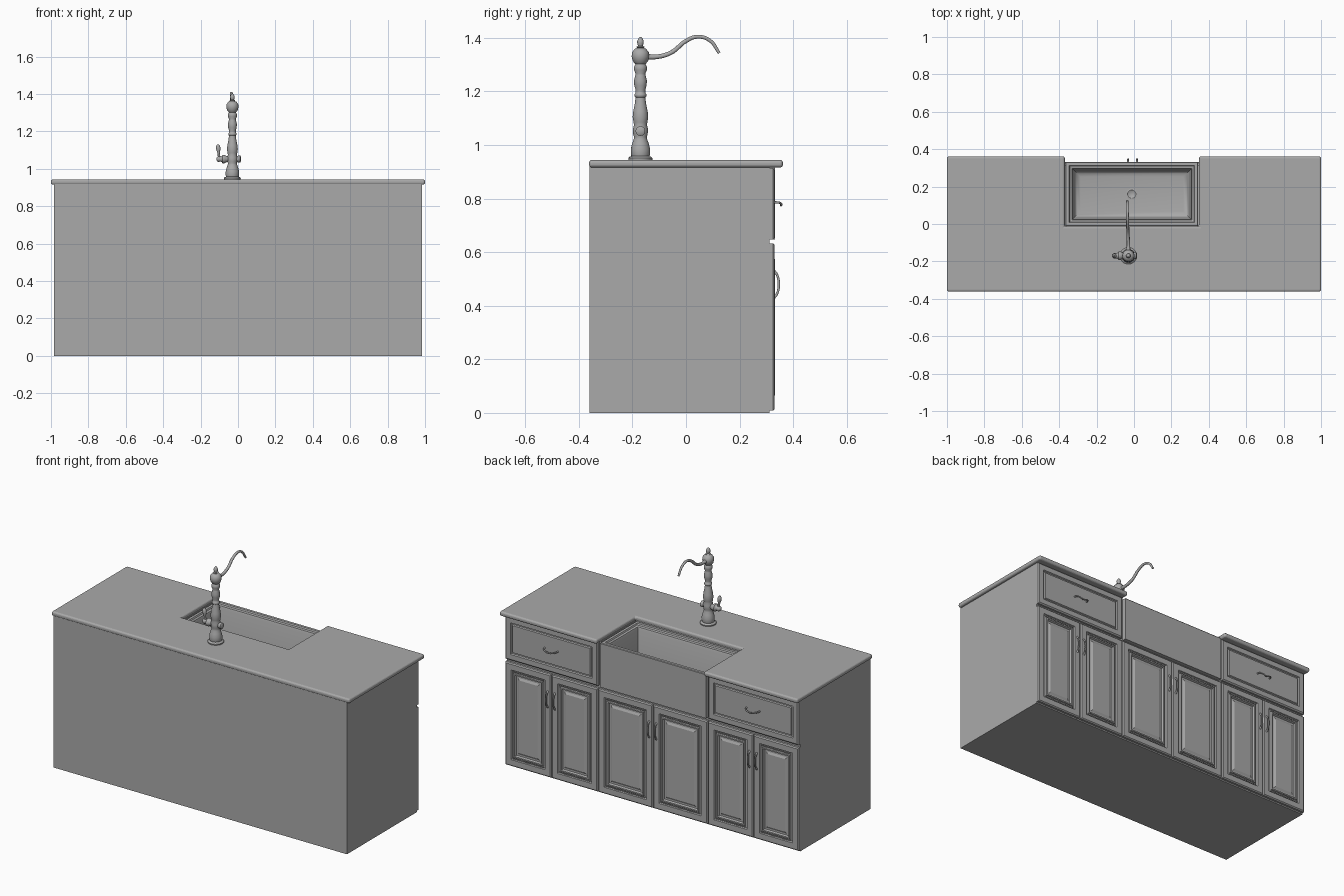
import bpy, bmesh, math
from mathutils import Vector

if "Cube" in bpy.data.objects:
    bpy.data.objects.remove(bpy.data.objects["Cube"])

grey = bpy.data.materials.new("plain_grey")
grey.diffuse_color = (0.4, 0.4, 0.4, 1)
grey.use_nodes = True
grey.node_tree.nodes["Principled BSDF"].inputs["Base Color"].default_value = grey.diffuse_color


def finish(name, bm, smooth=None):
    bmesh.ops.recalc_face_normals(bm, faces=bm.faces)
    me = bpy.data.meshes.new(name)
    bm.to_mesh(me)
    bm.free()
    me.materials.append(grey)
    if smooth:
        me.shade_smooth()
        me.set_sharp_from_angle(angle=math.radians(smooth))
    ob = bpy.data.objects.new(name, me)
    bpy.context.collection.objects.link(ob)
    return ob


def loft(name, rings, smooth=None):
    """Skin closed rings of points and cap both ends."""
    bm = bmesh.new()
    vs = [[bm.verts.new(p) for p in r] for r in rings]
    n = len(vs[0])
    for a, b in zip(vs, vs[1:]):
        for i in range(n):
            bm.faces.new((a[i], a[(i + 1) % n], b[(i + 1) % n], b[i]))
    bm.faces.new(vs[0])
    bm.faces.new(vs[-1])
    return finish(name, bm, smooth)


def prism(name, pts, z0, z1):
    return loft(name, [[(x, y, z) for x, y in pts] for z in (z0, z1)])


def lathe(name, profile, origin, axis=(0, 0, 1), n=24):
    q = Vector((0, 0, 1)).rotation_difference(Vector(axis))
    o = Vector(origin)
    rings = [[o + q @ Vector((r * math.cos(2 * math.pi * i / n),
                              r * math.sin(2 * math.pi * i / n), h))
              for i in range(n)] for r, h in profile]
    return loft(name, rings, 50)


def tube(name, pts, radii):
    cu = bpy.data.curves.new(name, 'CURVE')
    cu.dimensions = '3D'
    cu.bevel_depth = 1.0
    cu.bevel_resolution = 3
    cu.use_fill_caps = True
    cu.resolution_u = 8
    sp = cu.splines.new('BEZIER')
    sp.bezier_points.add(len(pts) - 1)
    for b, p, r in zip(sp.bezier_points, pts, radii):
        b.co, b.radius = p, r
        b.handle_left_type = b.handle_right_type = 'AUTO'
    cu.materials.append(grey)
    ob = bpy.data.objects.new(name, cu)
    bpy.context.collection.objects.link(ob)
    return ob


def panel(name, x0, x1, z0, z1, steps):
    """Moulded front: steps are (inset, y) pairs."""
    loft(name, [[(x0 + d, y, z0 + d), (x1 - d, y, z0 + d),
                 (x1 - d, y, z1 - d), (x0 + d, y, z1 - d)] for d, y in steps])


def u_shape(x0, x1, y0, y1, a, b, c):
    return [(x0, y0), (x1, y0), (x1, y1), (b, y1), (b, c), (a, c), (a, y1), (x0, y1)]


# carcass: full lower box, notched upper part around the sink
prism("cabinet_lower", [(-.985, -.36), (.983, -.36), (.983, .312), (-.985, .312)], 0, .645)
prism("cabinet_upper", u_shape(-.985, .983, -.36, .312, -.369, .347, -.015), .645, .92)

# countertop with rounded edges
top = prism("countertop", u_shape(-1, 1, -.362, .362, -.37, .348, -.012), .916, .944)
bev = top.modifiers.new("round_edge", 'BEVEL')
bev.width, bev.segments, bev.limit_method = .011, 4, 'ANGLE'

# apron sink: outside, rim, stepped lip, basin with rounded floor
sink = [(0, .648), (0, .913), (.003, .917), (.019, .917), (.023, .909), (.034, .905),
        (.038, .895), (.045, .72), (.05, .702), (.062, .69), (.08, .686)]
loft("apron_sink", [[(-.366 + d, -.012 + d, z), (.343 - d, -.012 + d, z),
                     (.343 - d, .332 - d, z), (-.366 + d, .332 - d, z)] for d, z in sink], 35)
lathe("sink_drain", [(.03, 0), (.03, .003), (.022, .004), (.02, .002)], (-.012, .16, .686))

DOOR = [(0, .31), (0, .325), (.006, .331), (.04, .331), (.045, .322), (.054, .322),
        (.058, .332), (.066, .332), (.071, .321), (.08, .321), (.092, .327)]
DRAWER = [(0, .31), (0, .324), (.007, .331), (.037, .331), (.041, .323), (.047, .323),
          (.051, .33), (.056, .33)]


def beads(name, x0, x1, zs):
    """Row of small blocks trimming the panel."""
    bm = bmesh.new()
    n = int((x1 - x0) / .013)
    for z in zs:
        for i in range(n):
            r = bmesh.ops.create_cube(bm, size=.0075)
            x = x0 + (i + .5) * (x1 - x0) / n
            bmesh.ops.translate(bm, verts=r['verts'], vec=(x, .3265, z))
    finish(name, bm)


def door(tag, x0, x1, hx):
    panel("door_" + tag, x0, x1, .008, .632, DOOR)
    beads("door_beads_" + tag, x0 + .05, x1 - .05, (.008 + .0495, .632 - .0495))
    # vertical bow pull
    tube("door_pull_" + tag,
         [(hx, .328, .43), (hx, .34, .445), (hx, .346, .48), (hx, .34, .515), (hx, .328, .53)],
         [.006, .0045, .005, .0045, .006])


edges = [(-.985, -.378, "left"), (-.374, .358, "middle"), (.362, .983, "right")]
for a, b, tag in edges:
    m = (a + b) / 2
    door(tag + "_a", a, m - .002, m - .024)
    door(tag + "_b", m + .002, b, m + .024)
    if tag != "middle":
        panel("drawer_" + tag, a, b, .648, .914, DRAWER)
        # drooping drawer pull
        tube("drawer_pull_" + tag,
             [(m - .045, .328, .786), (m - .036, .35, .784), (m, .355, .775),
              (m + .036, .35, .784), (m + .045, .328, .786)],
             [.005, .004, .0045, .004, .005])

# faucet column, turned profile
FX, FY = -.03, -.17
lathe("faucet_column", [
    (.044, .942), (.045, .951), (.040, .956), (.034, .958), (.036, .966), (.036, .985),
    (.031, 1.005), (.025, 1.022), (.024, 1.03), (.027, 1.04), (.028, 1.06), (.024, 1.075),
    (.026, 1.085), (.029, 1.105), (.027, 1.125), (.021, 1.155), (.018, 1.178), (.022, 1.182),
    (.022, 1.19), (.018, 1.194), (.018, 1.205), (.023, 1.222), (.024, 1.24), (.019, 1.26),
    (.018, 1.266), (.024, 1.28), (.024, 1.292), (.019, 1.302), (.028, 1.312), (.033, 1.33),
    (.031, 1.346), (.021, 1.359), (.012, 1.362), (.016, 1.366), (.009, 1.37), (.012, 1.38),
    (.012, 1.388), (.007, 1.398), (.002, 1.403)], (FX, FY, 0))

# S-shaped spout
tube("faucet_spout",
     [(FX, -.15, 1.33), (FX, -.11, 1.329), (FX - .002, -.055, 1.345), (FX - .004, 0, 1.388),
      (FX - .005, .045, 1.404), (FX - .006, .09, 1.389), (FX - .006, .124, 1.343)],
     [.011, .009, .0085, .008, .0075, .007, .006])

# side valve and upright lever
lathe("faucet_valve", [(.012, -.046), (.018, -.042), (.018, -.03), (.014, -.02), (.014, .02),
                       (.018, .035), (.023, .042), (.023, .052), (.015, .058), (.013, .066),
                       (.016, .072), (.012, .082), (.004, .086)],
      (FX, FY, 1.052), (-1, 0, 0))
lathe("faucet_lever", [(.004, 0), (.007, .01), (.006, .028), (.009, .042), (.0125, .056),
                       (.010, .07), (.004, .078)], (FX - .07, FY, 1.053), (-.1, 0, 1), 16)
